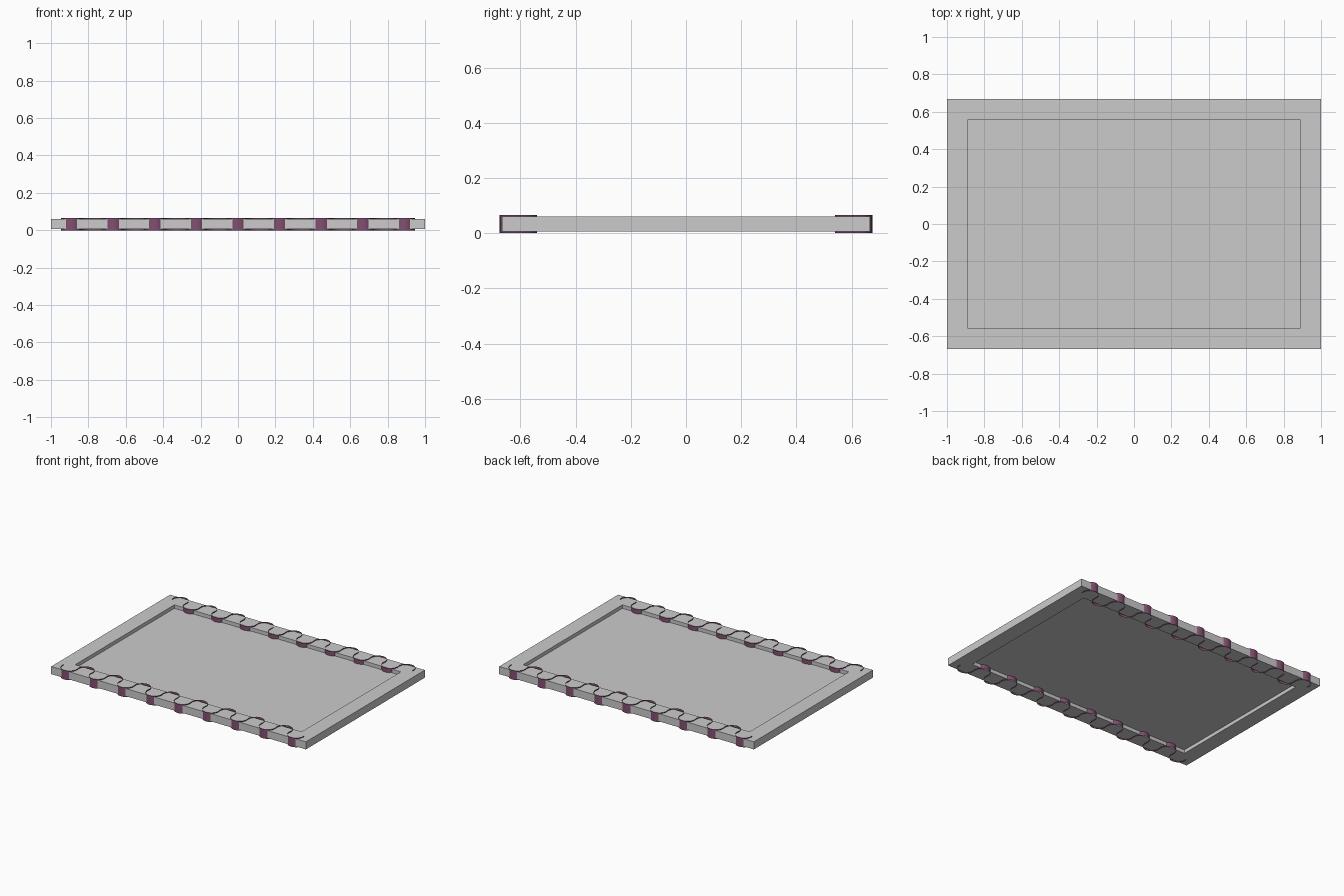
import bpy, bmesh, math

default = bpy.data.objects.get("Cube")
if default:
    bpy.data.objects.remove(default, do_unlink=True)


def make_material(name, rgb):
    mat = bpy.data.materials.new(name)
    mat.use_nodes = True
    color = (*rgb, 1)
    mat.diffuse_color = color
    mat.node_tree.nodes["Principled BSDF"].inputs["Base Color"].default_value = color
    return mat


def add_object(name, bm, mat):
    mesh = bpy.data.meshes.new(name)
    bm.to_mesh(mesh)
    bm.free()
    mesh.materials.append(mat)
    obj = bpy.data.objects.new(name, mesh)
    bpy.context.collection.objects.link(obj)
    return obj


grey = make_material("light grey", (0.6, 0.6, 0.6))
purple = make_material("dusky purple", (0.22, 0.08, 0.16))

HALF_X, HALF_Y = 1.0, 0.667
BORDER = 0.111
BOTTOM, TOP = 0.006, 0.06
MIDDLE = (BOTTOM + TOP) / 2


def rectangle(bm, inset, z):
    x, y = HALF_X - inset, HALF_Y - inset
    return [bm.verts.new((sx * x, sy * y, z))
            for sx, sy in ((-1, -1), (1, -1), (1, 1), (-1, 1))]


# Rectangular frame: four loops bridged into a closed ring
bm = bmesh.new()
loops = [rectangle(bm, 0, BOTTOM), rectangle(bm, 0, TOP),
         rectangle(bm, BORDER, TOP), rectangle(bm, BORDER, BOTTOM)]
for k in range(4):
    a, b = loops[k], loops[(k + 1) % 4]
    for i in range(4):
        j = (i + 1) % 4
        bm.faces.new((a[i], a[j], b[j], b[i]))
bmesh.ops.recalc_face_normals(bm, faces=bm.faces)
add_object("frame", bm, grey)

# Thin panel held halfway up inside the frame
bm = bmesh.new()
low, high = (rectangle(bm, BORDER, MIDDLE + dz) for dz in (-0.002, 0.002))
bm.faces.new(low[::-1])
bm.faces.new(high)
for i in range(4):
    j = (i + 1) % 4
    bm.faces.new((low[i], low[j], high[j], high[i]))
add_object("panel", bm, grey)

# Wavy ribbons: upright sheets made of tangent arcs along the long sides
BENDS = 17
STEP = 0.1112
CENTRE_Y = 0.6075
OFFSET = 0.0115
RADIUS = math.hypot(STEP, 2 * OFFSET) / 2
OVERHANG = math.atan2(2 * OFFSET, STEP)
SEGMENTS = 14


def wave_points():
    points = []
    for bend in range(BENDS):
        way = -1 if bend % 2 == 0 else 1
        cx = (bend - (BENDS - 1) / 2) * STEP
        for s in range(SEGMENTS + (bend == BENDS - 1)):
            t = s / SEGMENTS
            angle = math.pi + OVERHANG - t * (math.pi + 2 * OVERHANG)
            points.append((cx + RADIUS * math.cos(angle),
                           -CENTRE_Y + way * (OFFSET + RADIUS * math.sin(angle))))
    return points


for name, side in (("front_ribbon", 1), ("back_ribbon", -1)):
    bm = bmesh.new()
    columns = [(bm.verts.new((x, side * y, 0)), bm.verts.new((x, side * y, 0.066)))
               for x, y in wave_points()]
    for a, b in zip(columns, columns[1:]):
        face = bm.faces.new((a[0], b[0], b[1], a[1]))
        face.smooth = True
        if side < 0:
            face.normal_flip()
    add_object(name, bm, purple)
